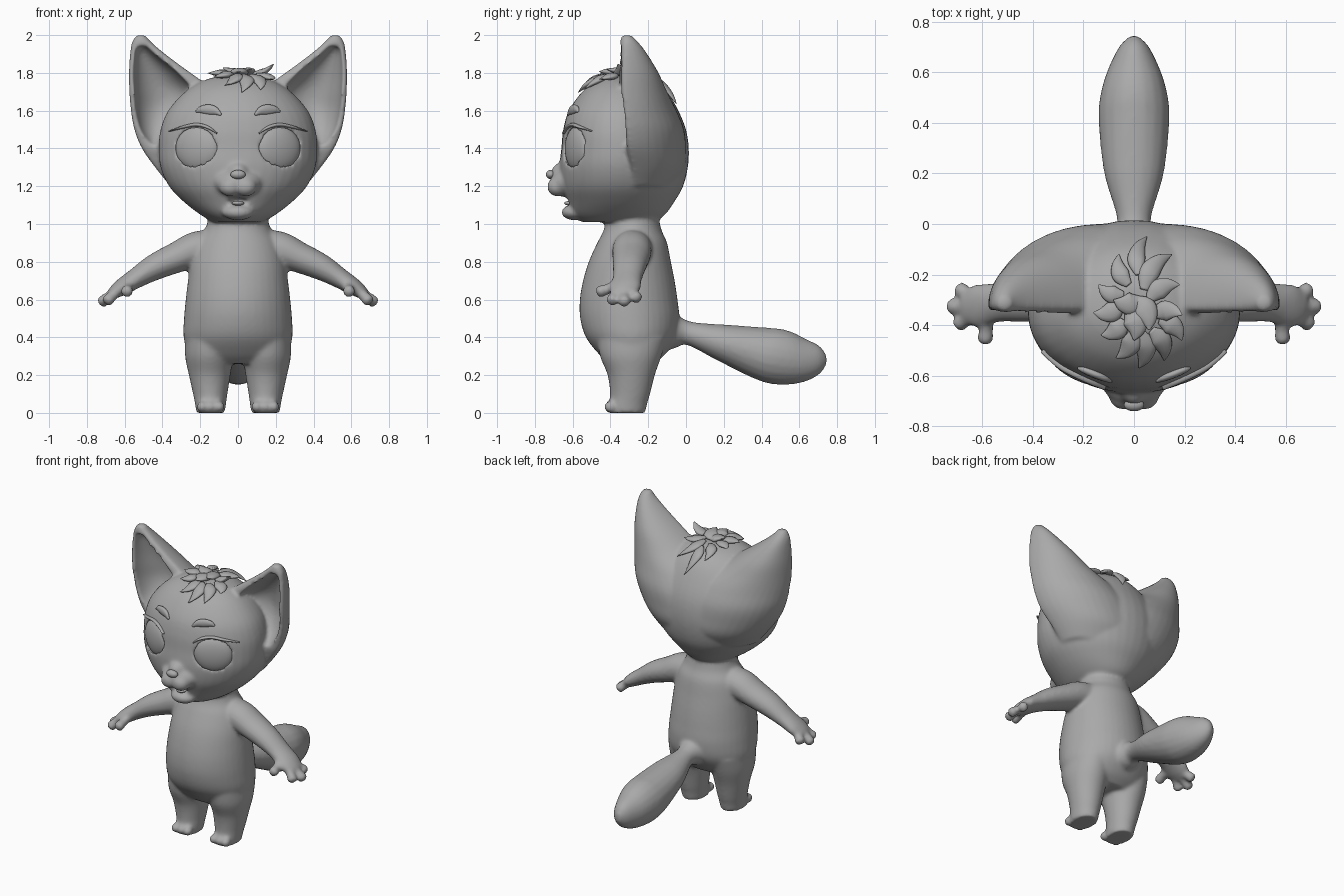
import bpy, bmesh, math
from mathutils import Vector, Matrix

cube = bpy.data.objects.get("Cube")
if cube:
    bpy.data.objects.remove(cube, do_unlink=True)

grey = bpy.data.materials.new("plain_grey")
grey.use_nodes = True
grey.diffuse_color = (0.4, 0.4, 0.4, 1)
grey.node_tree.nodes["Principled BSDF"].inputs["Base Color"].default_value = grey.diffuse_color


def finish(name, bm):
    """Turn a bmesh into a smooth, linked object."""
    bmesh.ops.recalc_face_normals(bm, faces=bm.faces)
    mesh = bpy.data.meshes.new(name)
    bm.to_mesh(mesh)
    bm.free()
    mesh.materials.append(grey)
    mesh.shade_smooth()
    obj = bpy.data.objects.new(name, mesh)
    bpy.context.collection.objects.link(obj)
    return obj


def spline(rows, steps=6):
    """Catmull-Rom interpolation of rows of parameters."""
    out = []
    for i in range(len(rows) - 1):
        quad = (rows[max(i - 1, 0)], rows[i], rows[i + 1], rows[min(i + 2, len(rows) - 1)])
        for k in range(steps):
            t = k / steps
            out.append([b + 0.5 * t * (c - a + t * (2 * a - 5 * b + 4 * c - d + t * (3 * (b - c) + d - a)))
                        for a, b, c, d in zip(*quad)])
    return out + [list(rows[-1])]


def loft(name, rings):
    bm = bmesh.new()
    loops = [[bm.verts.new(p) for p in ring] for ring in rings]
    n = len(loops[0])
    for low, high in zip(loops, loops[1:]):
        for i in range(n):
            j = (i + 1) % n
            bm.faces.new((low[i], low[j], high[j], high[i]))
    bm.faces.new(loops[0][::-1])
    bm.faces.new(loops[-1])
    return finish(name, bm)


def stack(name, rows, side=1, mid=None):
    """Level rings: height, left edge, right edge, front, back; mid gives the widest depth."""
    rings = []
    for z, x0, x1, front, back in spline(rows):
        yc = mid(front, back) if mid else (front + back) / 2
        ring = []
        for k in range(40):
            a = math.tau * k / 40
            depth = back - yc if math.sin(a) > 0 else yc - front
            x = (x0 + x1) / 2 + (x1 - x0) / 2 * math.cos(a)
            ring.append((side * x, yc + depth * math.sin(a), z))
        rings.append(ring)
    return loft(name, rings)


def tube(name, rows, sides=20):
    """Elliptical tube: x, y, z, half width, half height."""
    rows = spline(rows)
    pts = [Vector(r[:3]) for r in rows]
    rings = []
    for i, row in enumerate(rows):
        t = (pts[min(i + 1, len(pts) - 1)] - pts[max(i - 1, 0)]).normalized()
        across = t.cross(Vector((0, 0, 1))).normalized()
        up = across.cross(t)
        rings.append([pts[i] + across * row[3] * math.cos(math.tau * k / sides)
                      + up * row[4] * math.sin(math.tau * k / sides) for k in range(sides)])
    return loft(name, rings)


def ball(name, centre, radii, turn=0):
    bm = bmesh.new()
    bmesh.ops.create_uvsphere(bm, u_segments=32, v_segments=20, radius=1)
    bm.transform(Matrix.Translation(centre) @ Matrix.Rotation(turn, 4, 'Z') @ Matrix.Diagonal((*radii, 1)))
    return finish(name, bm)


def apply(obj, kind, **settings):
    mod = obj.modifiers.new(kind, kind)
    for key, value in settings.items():
        setattr(mod, key, value)
    bpy.context.view_layer.objects.active = obj
    bpy.ops.object.modifier_apply(modifier=mod.name)


def cut(obj, cutter):
    apply(obj, 'BOOLEAN', operation='DIFFERENCE', solver='EXACT', object=cutter)
    bpy.data.objects.remove(cutter, do_unlink=True)


def even(rows):
    return [(z, -w, w, f, b) for z, w, f, b in rows]


# Torso and head
torso = stack("body", even([
    (.26, .2, -.4, -.17), (.31, .26, -.46, -.11), (.4, .288, -.53, -.05), (.5, .286, -.56, -.035),
    (.6, .277, -.562, -.045), (.7, .265, -.545, -.06), (.8, .25, -.515, -.08), (.9, .22, -.47, -.1),
    (.97, .175, -.435, -.13), (1.06, .15, -.42, -.15)]))
head = stack("head", even([
    (1.01, .13, -.55, -.17), (1.05, .2, -.6, -.11), (1.12, .29, -.63, -.06), (1.2, .365, -.66, -.015),
    (1.3, .41, -.67, .01), (1.4, .42, -.66, .015), (1.5, .41, -.65, 0), (1.6, .37, -.62, -.04),
    (1.7, .28, -.55, -.1), (1.76, .18, -.47, -.17), (1.787, .08, -.4, -.25)]), mid=lambda f, b: -.35)
cut(head, ball("mouth_cutter", (0, -.63, 1.12), (.05, .06, .022)))

# Muzzle, lower lip and tail
parts = [torso, head,
         ball("muzzle", (0, -.62, 1.22), (.13, .1, .08)),
         ball("nose_bridge", (0, -.64, 1.27), (.06, .075, .06)),
         ball("lower_lip", (0, -.59, 1.062), (.085, .07, .042)),
         tube("tail", [(0, -.15, .43, .1, .1), (0, -.06, .43, .09, .09), (0, .02, .42, .067, .063),
                       (0, .2, .37, .118, .1), (0, .4, .315, .14, .14), (0, .5, .295, .135, .147),
                       (0, .6, .28, .108, .125), (0, .7, .28, .06, .08), (0, .745, .28, .015, .025)])]

for s in (1, -1):
    # Eye sockets and muzzle pads
    turn = s * math.radians(25)
    cut(head, ball("socket_cutter", (s * .215, -.575, 1.4), (.122, .06, .115), turn))
    parts.append(ball("muzzle_pad", (s * .04, -.68, 1.197), (.06, .055, .052)))
    # Cupped ears
    ear = stack("ear", [
        (1.2, -.2, .36, -.3, -.06), (1.3, -.25, .44, -.31, -.005), (1.4, -.25, .51, -.33, 0),
        (1.5, -.2, .55, -.34, -.01), (1.6, -.1, .568, -.35, -.05), (1.7, .1, .576, -.36, -.1),
        (1.8, .25, .578, -.36, -.145), (1.9, .385, .572, -.355, -.205), (1.96, .455, .562, -.35, -.25),
        (2, .49, .54, -.34, -.29)], s, lambda f, b: f + .03)
    cut(ear, stack("ear_cutter", [
        (1.42, .42, .47, -.6, -.3), (1.5, .33, .52, -.6, -.23), (1.6, .27, .543, -.6, -.19),
        (1.7, .24, .55, -.6, -.19), (1.8, .32, .553, -.6, -.22), (1.9, .44, .548, -.6, -.27),
        (1.94, .48, .535, -.6, -.31)], s, lambda f, b: -.36))
    # Legs and toes
    leg = stack("leg", [
        (0, .07, .22, -.415, -.215), (.05, .063, .228, -.408, -.205), (.1, .056, .238, -.402, -.19),
        (.2, .04, .26, -.415, -.165), (.3, .025, .28, -.455, -.13), (.4, .02, .28, -.47, -.1)], s)
    toes = [ball("toe", (s * x, -.4, .032), (.03, .034, .03)) for x in (.1, .145, .19)]
    # Arm, fingers and thumb
    arm = tube("arm", [(s * x, y, z, a, b) for x, y, z, a, b in (
        (.1, -.28, .88, .1, .095), (.22, -.285, .865, .105, .095), (.32, -.29, .825, .1, .082),
        (.44, -.3, .772, .088, .07), (.54, -.31, .713, .078, .054), (.62, -.325, .662, .085, .044),
        (.67, -.33, .628, .065, .03))])
    fingers = []
    for start, tip in (((.63, -.3, .655), (.7, -.25, .598)), ((.64, -.33, .65), (.735, -.325, .575)),
                       ((.63, -.36, .655), (.703, -.4, .582)), ((.58, -.36, .675), (.59, -.475, .635))):
        start, tip = Vector(start), Vector(tip)
        path = []
        for t, r in ((0, .028), (.5, .028), (.85, .032), (1, .014)):
            p = start.lerp(tip, t)
            path.append((s * p.x, p.y, p.z, r, r))
        fingers.append(tube("finger", path))
    parts += [ear, leg, arm] + toes + fingers

# Fuse everything into one soft skin
bpy.ops.object.select_all(action='DESELECT')
for part in parts:
    part.select_set(True)
bpy.context.view_layer.objects.active = torso
bpy.ops.object.join()
apply(torso, 'REMESH', mode='VOXEL', voxel_size=.011)
apply(torso, 'SMOOTH', factor=.5, iterations=8)
torso.data.shade_smooth()
bpy.context.view_layer.update()


def on_face(x, z):
    hit = torso.ray_cast(Vector((x, -2, z)), Vector((0, 1, 0)))
    return hit[1].y


def on_crown(x, y):
    hit = torso.ray_cast(Vector((x, y, 3)), Vector((0, 0, -1)))
    return hit[1].z


# Eyes, lashes and brows
for s, label in ((1, "left"), (-1, "right")):
    ball(label + "_eye", (s * .215, -.575, 1.4), (.125, .045, .117), s * math.radians(25))
    tube(label + "_lash", [(s * x, on_face(s * x, z) - .004, z, .014, r) for x, z, r in (
        (.112, 1.48, .003), (.16, 1.512, .008), (.22, 1.526, .009), (.29, 1.513, .008), (.36, 1.492, .003))], 10)
    tube(label + "_brow", [(s * x, on_face(s * x, z) - .003, z, d, r) for x, z, d, r in (
        (.09, 1.578, .006, .006), (.12, 1.598, .014, .022), (.155, 1.605, .016, .028),
        (.195, 1.605, .014, .02), (.222, 1.595, .005, .005))], 12)

# Nose and tongue
ball("nose", (0, -.716, 1.262), (.04, .025, .024))
ball("tongue", (0, -.61, 1.11), (.032, .035, .013))

# Hair locks: root, tip, half width, lift of the tip
locks = [(.02, -.2, .05, -.05, .035, .01), (.04, -.26, .15, -.12, .04, .02), (-.02, -.24, -.06, -.12, .035, .01),
         (.06, -.3, .18, -.24, .04, .03), (.08, -.36, .19, -.36, .04, .08), (-.04, -.28, -.14, -.24, .035, .02),
         (-.05, -.32, -.16, -.35, .04, .02), (-.04, -.38, -.13, -.44, .04, .01), (0, -.42, -.07, -.53, .04, .01),
         (.03, -.43, .02, -.57, .04, .01), (.07, -.42, .12, -.54, .04, .01), (.1, -.38, .19, -.46, .04, .03),
         (0, -.3, .06, -.42, .05, .03), (-.02, -.34, 0, -.46, .05, .03), (.03, -.3, -.08, -.3, .045, .03)]
for i, (x0, y0, x1, y1, width, lift) in enumerate(locks):
    path = []
    for t, taper in ((0, .4), (.35, 1), (.7, .7), (1, .06)):
        bend = .16 * math.sin(math.pi * t)
        x = x0 + (x1 - x0) * t - (y1 - y0) * bend
        y = y0 + (y1 - y0) * t + (x1 - x0) * bend
        path.append((x, y, on_crown(x, y) + .012 + lift * t * t, width * taper, width * taper * .45))
    tube("hair_lock_%d" % (i + 1), path, 12)
